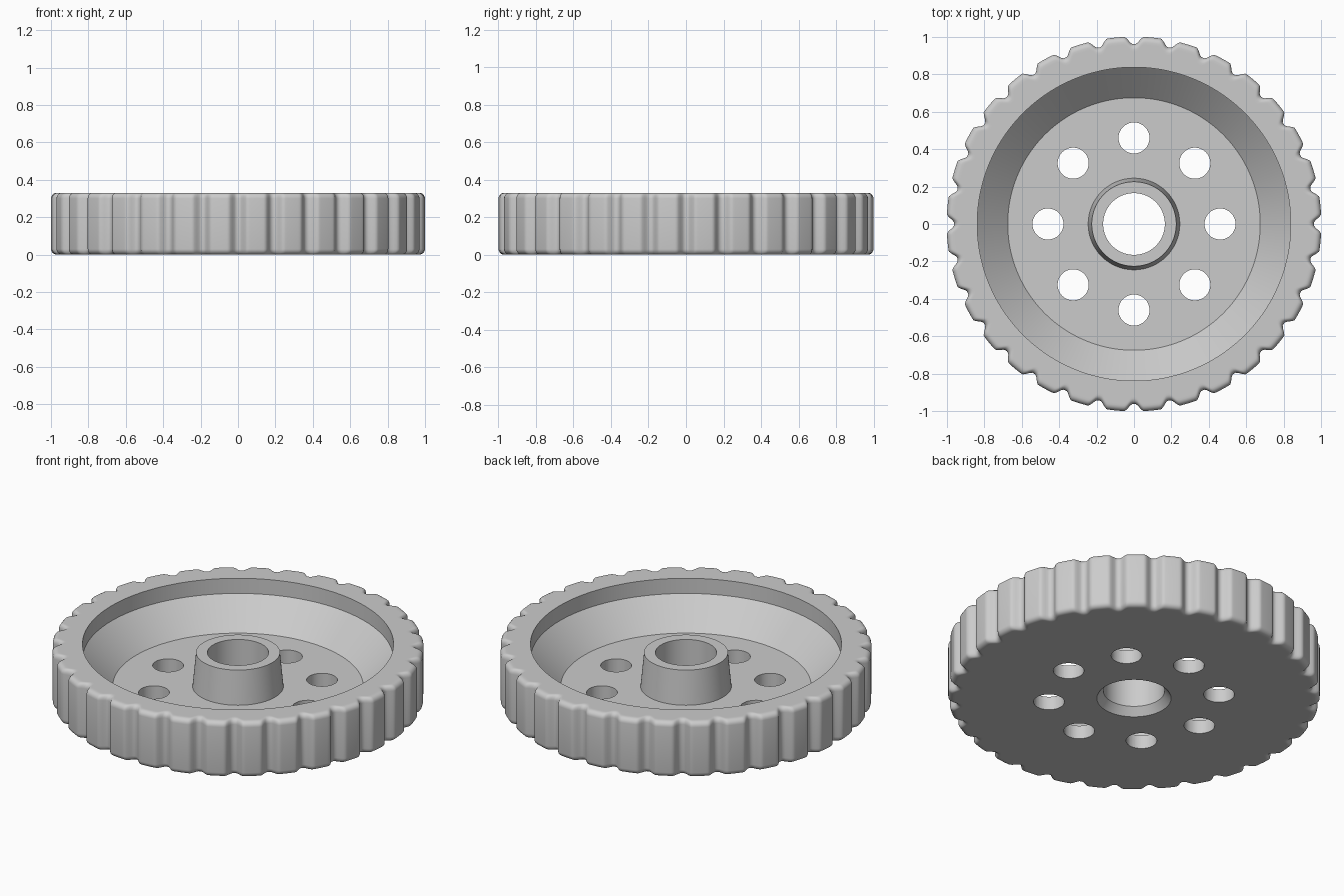
import bpy, bmesh, math

TEETH, STEPS = 32, 20
SEGMENTS = TEETH * STEPS
HEIGHT, FILLET = 0.33, 0.03

# Remove the default cube
cube = bpy.data.objects.get("Cube")
if cube:
    bpy.data.objects.remove(cube, do_unlink=True)

# Single grey material
grey = bpy.data.materials.new("plain grey")
grey.use_nodes = True
grey.diffuse_color = (0.6, 0.6, 0.6, 1)
grey.node_tree.nodes["Principled BSDF"].inputs["Base Color"].default_value = (0.6, 0.6, 0.6, 1)


def make_object(name, bm):
    mesh = bpy.data.meshes.new(name)
    bmesh.ops.recalc_face_normals(bm, faces=bm.faces)
    bm.to_mesh(mesh)
    bm.free()
    obj = bpy.data.objects.new(name, mesh)
    obj.data.materials.append(grey)
    bpy.context.collection.objects.link(obj)
    return obj


def tooth_radius(i):
    """Outer radius at a segment: a rounded notch between broad flat teeth."""
    k = i % STEPS
    distance = min(k, STEPS - k) * math.tau / SEGMENTS
    t = min(max((distance - 0.006) / 0.048, 0), 1)
    return 0.962 + 0.0395 * t * t * (3 - 2 * t)


def fillet(z_center, start):
    """Quarter-round of the toothed edge as (inset, z, toothed) rings."""
    rings = []
    for n in range(6):
        a = start + n / 5 * math.pi / 2
        rings.append((FILLET * (1 - math.cos(a)), z_center + FILLET * math.sin(a), True))
    return rings


# Closed cross-section: underside, toothed rim, dish, floor, hub and bore
section = [(0.20, 0, False), (FILLET + 0.012, 0, True)]
section += fillet(FILLET, -math.pi / 2)
section += fillet(HEIGHT - FILLET, 0)
section += [(FILLET + 0.012, HEIGHT, True)]
section += [(r, z, False) for r, z in (
    (0.838, HEIGHT), (0.838, 0.24), (0.675, 0.08),
    (0.245, 0.08), (0.226, 0.28), (0.165, 0.28), (0.165, 0.045))]

bm = bmesh.new()
loops = []
for value, z, toothed in section:
    loop = []
    for i in range(SEGMENTS):
        r = tooth_radius(i) - value if toothed else value
        a = math.tau * i / SEGMENTS
        loop.append(bm.verts.new((r * math.cos(a), r * math.sin(a), z)))
    loops.append(loop)
for n, lower in enumerate(loops):
    upper = loops[(n + 1) % len(loops)]
    for i in range(SEGMENTS):
        j = (i + 1) % SEGMENTS
        bm.faces.new((lower[i], lower[j], upper[j], upper[i]))
wheel = make_object("toothed_wheel", bm)

# Ring of eight through holes
bm = bmesh.new()
for n in range(8):
    a = math.tau * n / 8
    made = bmesh.ops.create_cone(bm, cap_ends=True, segments=48,
                                 radius1=0.083, radius2=0.083, depth=0.4)
    bmesh.ops.translate(bm, verts=made["verts"],
                        vec=(0.46 * math.cos(a), 0.46 * math.sin(a), 0.04))
cutter = make_object("hole_cutter", bm)
cutter.hide_render = True

cut = wheel.modifiers.new("holes", "BOOLEAN")
cut.operation = "DIFFERENCE"
cut.solver = "EXACT"
cut.object = cutter
bpy.ops.object.select_all(action="DESELECT")
wheel.select_set(True)
bpy.context.view_layer.objects.active = wheel
bpy.ops.object.modifier_apply(modifier=cut.name)
bpy.data.objects.remove(cutter, do_unlink=True)

bpy.ops.object.shade_smooth_by_angle(angle=math.radians(32))
